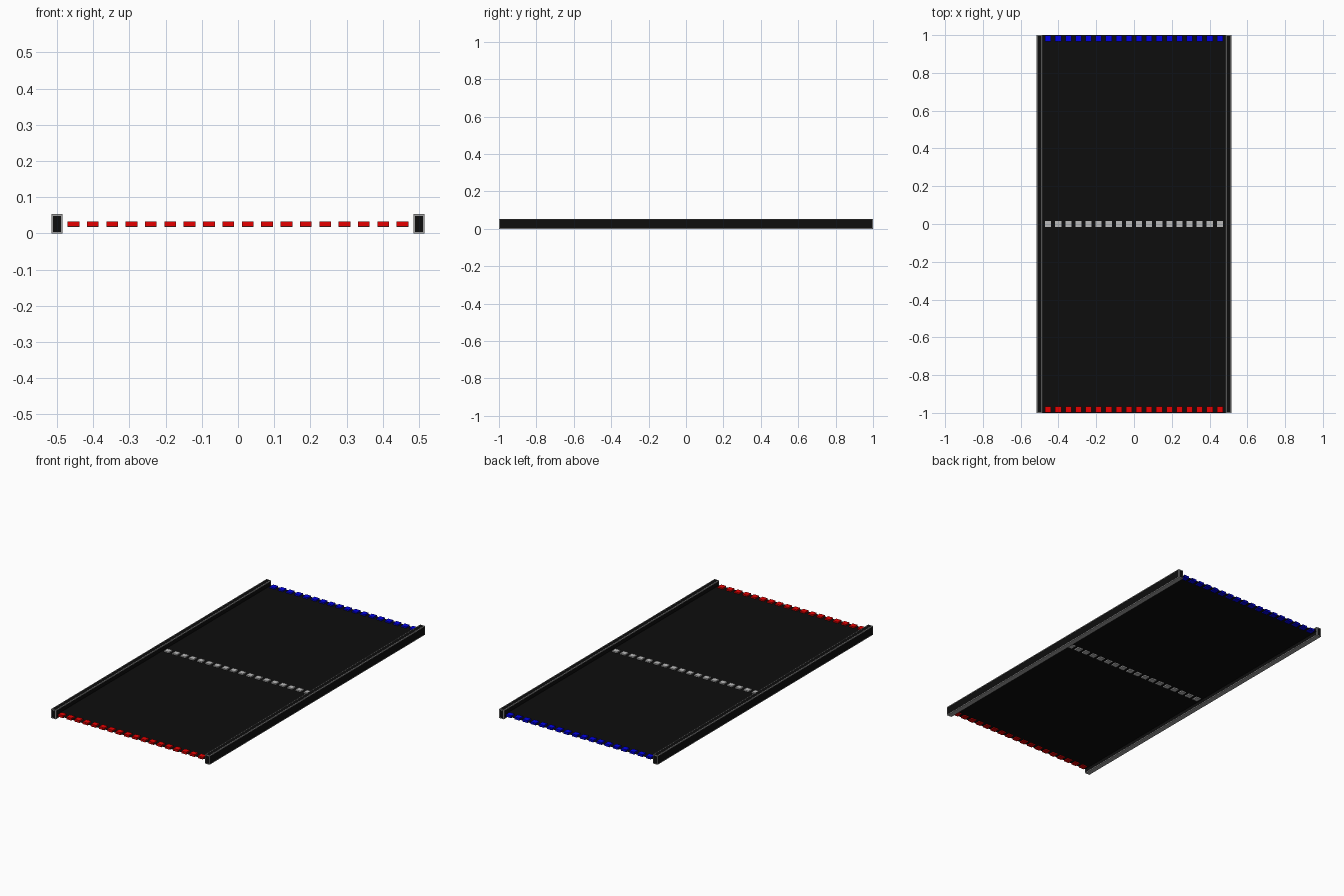
import bpy, bmesh

if "Cube" in bpy.data.objects:
    bpy.data.objects.remove(bpy.data.objects["Cube"])


def material(name, rgb):
    m = bpy.data.materials.new(name)
    m.diffuse_color = (*rgb, 1)
    m.use_nodes = True
    m.node_tree.nodes["Principled BSDF"].inputs["Base Color"].default_value = m.diffuse_color
    return m


black = material("black", (0.004, 0.004, 0.004))
grey = material("grey", (0.35, 0.35, 0.35))
white = material("light_grey", (0.5, 0.5, 0.5))
red = material("red", (0.8, 0.0, 0.0))
blue = material("blue", (0.0, 0.0, 0.8))


def finish(name, bm, mats):
    me = bpy.data.meshes.new(name)
    bm.to_mesh(me)
    bm.free()
    for m in mats:
        me.materials.append(m)
    ob = bpy.data.objects.new(name, me)
    bpy.context.collection.objects.link(ob)
    return ob


def add_box(bm, lo, hi):
    verts = bmesh.ops.create_cube(bm, size=1)["verts"]
    for v in verts:
        for i in range(3):
            v.co[i] = lo[i] if v.co[i] < 0 else hi[i]


# Thin floor sheet between the rails
bm = bmesh.new()
bmesh.ops.create_grid(bm, x_segments=1, y_segments=1, size=1)
for v in bm.verts:
    v.co.x *= 0.486
    v.co.z = 0.025
finish("floor", bm, [black])


# Side rails: grey edging around black panels, plain grey underside
def rail(name, x):
    bm = bmesh.new()
    add_box(bm, (x - 0.015, -1, 0), (x + 0.015, 1, 0.053))
    bm.normal_update()
    panels = [f for f in bm.faces if f.normal.z > -0.5]
    bmesh.ops.inset_individual(bm, faces=panels, thickness=0.006)
    for f in panels:
        f.material_index = 1
    finish(name, bm, [grey, black])


rail("left_rail", -0.5)
rail("right_rail", 0.5)


# Dashed lines of small square blocks poking through the floor
def dashes(name, y, z0, z1, mat, count=18, half=0.0162, reach=0.4545):
    bm = bmesh.new()
    for i in range(count):
        x = -reach + 2 * reach * i / (count - 1)
        add_box(bm, (x - half, y - half, z0), (x + half, y + half, z1))
    finish(name, bm, [mat])


dashes("front_line", -0.983, 0.019, 0.033, red)
dashes("centre_line", 0, 0.018, 0.032, white)
dashes("back_line", 0.983, 0.019, 0.033, blue)
